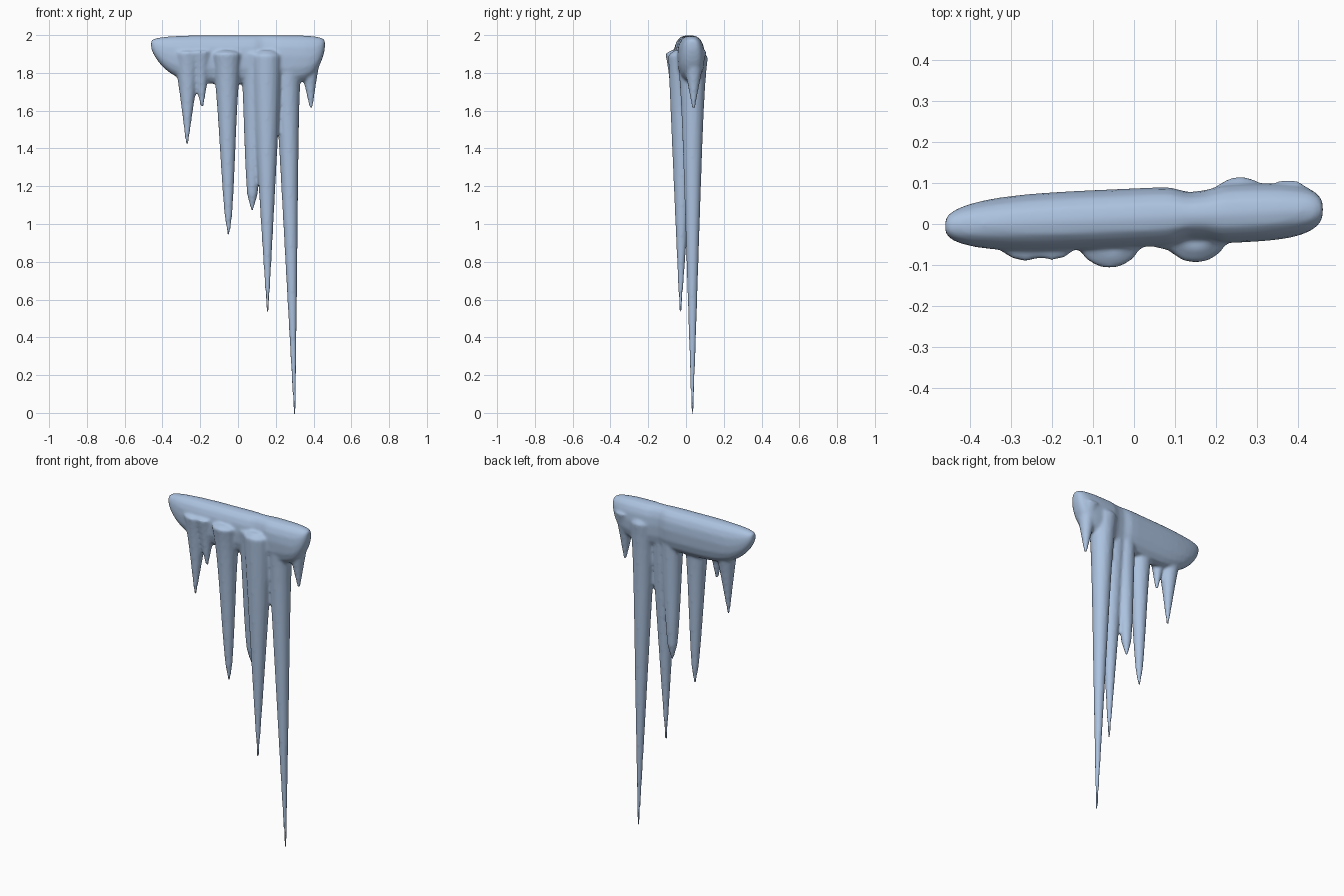
import bpy, bmesh
from math import cos, sin, pi, exp, copysign

cube = bpy.data.objects.get("Cube")
if cube:
    bpy.data.objects.remove(cube)

ice = bpy.data.materials.new("pale_blue_ice")
ice.use_nodes = True
colour = (.41, .54, .74, 1)
ice.diffuse_color = colour
ice.node_tree.nodes["Principled BSDF"].inputs["Base Color"].default_value = colour

SIDES = 16
ANGLES = [2 * pi * side / SIDES for side in range(SIDES)]
ROOT_HEIGHT = 1.92
bm = bmesh.new()


def loft(rings):
    """Skin a closed tube through rings of points and cap both ends."""
    rows = [[bm.verts.new(point) for point in ring] for ring in rings]
    for upper, lower in zip(rows, rows[1:]):
        for side in range(SIDES):
            following = (side + 1) % SIDES
            bm.faces.new((upper[side], upper[following], lower[following], lower[side]))
    bm.faces.new(reversed(rows[0]))
    bm.faces.new(rows[-1])


def ledge_ring(along):
    """Cross-section of the ledge, with along running from -1 to 1."""
    x = .46 * along
    # The left end tapers to a wedge, the right end is rounder
    sharpness = 4 if along < 0 else 8
    envelope = max(0, 1 - abs(along) ** sharpness) ** .5
    waist = 1 - .3 * exp(-((x - .15) / .04) ** 2)
    half_depth = .012 + .06 * envelope * waist
    top = 2 - .03 * (1 - envelope)
    drop = .04 + .22 * envelope ** 1.5
    dome = min(.11, drop / 2)
    ring = []
    for angle in ANGLES:
        across, up = [copysign(abs(v) ** .85, v) for v in (cos(angle), sin(angle))]
        height = dome if up > 0 else drop - dome
        ring.append((x, .015 + .02 * along + half_depth * across, top - dome + height * up))
    return ring


def icicle(root, tip, radius, taper=1, flare=.3, steps=14):
    """Tapering spike from root (x, y) in the ledge down to tip (x, y, z)."""
    rings = []
    length = ROOT_HEIGHT - tip[2]
    for step in range(steps + 1):
        # Rings are closer together near the root
        t = (step / steps) ** 1.5
        x, y = [a + (b - a) * t for a, b in zip(root, tip)]
        swelling = flare * exp(-t * length / .15)
        size = .006 + radius * ((1 - t) ** taper + swelling)
        if step == 0:
            size *= .6
        z = ROOT_HEIGHT - t * length
        rings.append([(x + size * cos(angle), y + size * sin(angle), z) for angle in ANGLES])
    loft(rings)


# Frozen ledge, with rings gathered towards its ends
SECTIONS = 32
loft([ledge_ring(sin(pi * (section / SECTIONS - .5))) for section in range(SECTIONS + 1)])

# Short icicles near the two ends
icicle(root=(-.265, -.01), tip=(-.27, -.03, 1.42), radius=.06)
icicle(root=(-.2, -.02), tip=(-.19, -.03, 1.62), radius=.05)
icicle(root=(.375, .04), tip=(.387, .04, 1.61), radius=.05)

# Middle icicle, swelling at the front of the ledge
icicle(root=(-.06, -.025), tip=(-.05, -.015, .94), radius=.055, taper=.6, flare=.5)

# Blunt icicle merged with its longer neighbour
icicle(root=(.085, .01), tip=(.075, .025, 1.07), radius=.055, taper=.4)
icicle(root=(.15, -.01), tip=(.157, -.03, .53), radius=.08, flare=0)

# Longest icicle
icicle(root=(.258, .035), tip=(.3, .034, -.01), radius=.062)

bmesh.ops.recalc_face_normals(bm, faces=bm.faces)
mesh = bpy.data.meshes.new("hanging_icicles")
bm.to_mesh(mesh)
bm.free()
mesh.materials.append(ice)
icicles = bpy.data.objects.new("hanging_icicles", mesh)
bpy.context.collection.objects.link(icicles)

# Fuse the pieces into one soft frozen mass
fuse = icicles.modifiers.new("fuse", 'REMESH')
fuse.mode = 'VOXEL'
fuse.voxel_size = .008
fuse.use_smooth_shade = True
melt = icicles.modifiers.new("melt", 'SMOOTH')
melt.factor = .5
melt.iterations = 8
